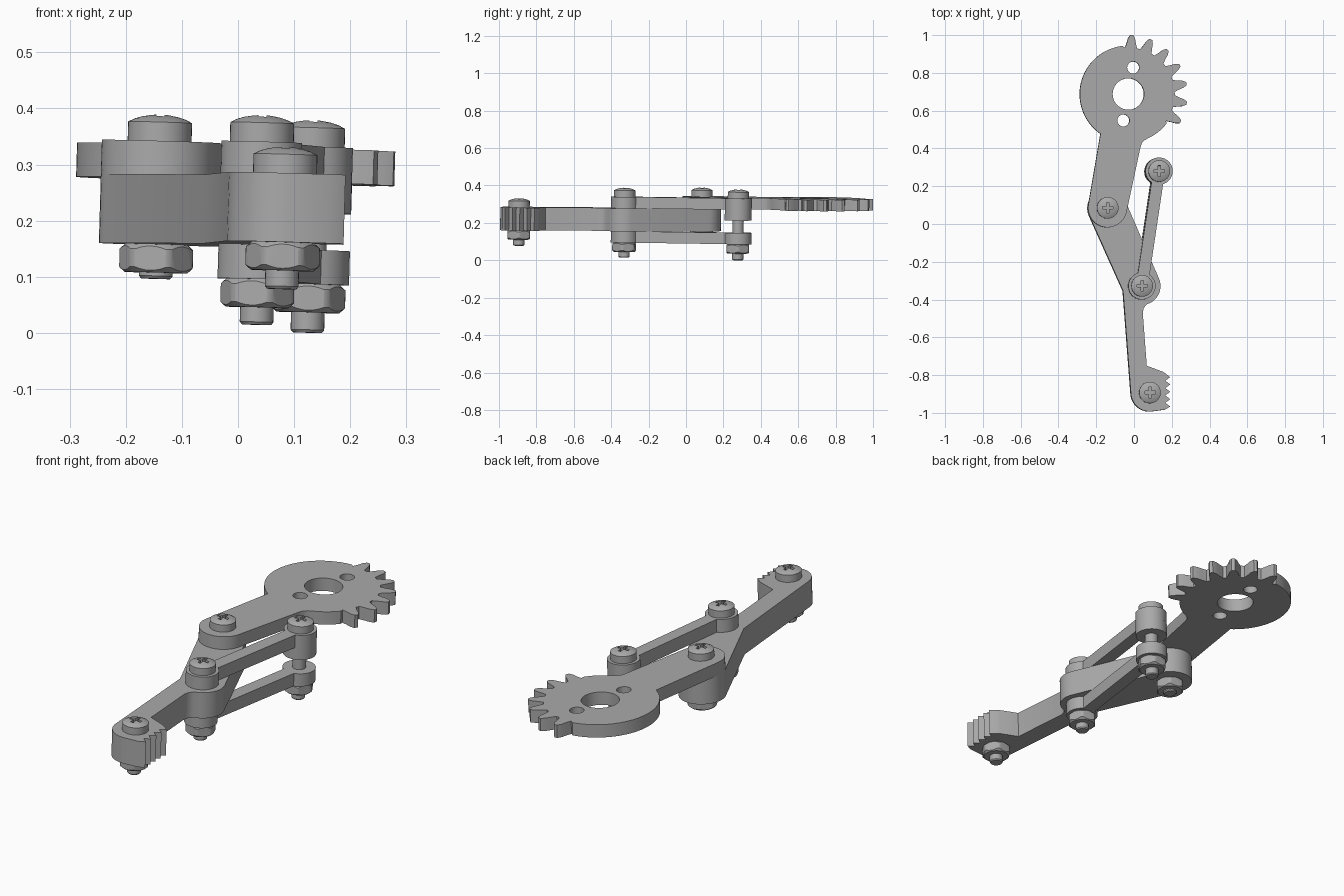
import bpy, bmesh
from math import sin, cos, radians, degrees, atan2, asin, pi
from mathutils import Matrix, Vector

cube = bpy.data.objects.get("Cube")
if cube:
    bpy.data.objects.remove(cube)

grey = bpy.data.materials.new("plain grey")
grey.use_nodes = True
grey.diffuse_color = (0.4, 0.4, 0.4, 1)
grey.node_tree.nodes["Principled BSDF"].inputs["Base Color"].default_value = (0.4, 0.4, 0.4, 1)

# The whole assembly leans very slightly about a pivot near the top plates
PIVOT = Vector((0, 0, 0.33))
TILT = (Matrix.Translation(PIVOT) @ Matrix.Rotation(0.029, 4, 'Y')
        @ Matrix.Rotation(-0.0105, 4, 'X') @ Matrix.Translation(-PIVOT))

# Pin joints
SHOULDER, ELBOW = (-0.14, 0.085), (0.042, -0.328)
WRIST, CRANK = (0.085, -0.892), (0.133, 0.28)
GEAR = (-0.03, 0.688)


def arc(c, r, a0, a1, n=16):
    angles = [radians(a0 + (a1 - a0) * i / n) for i in range(n + 1)]
    return [(c[0] + r * cos(a), c[1] + r * sin(a)) for a in angles]


def polar(c, r, a):
    return arc(c, r, a, a, 1)[0]


def heading(p, q):
    return degrees(atan2(q[1] - p[1], q[0] - p[0]))


def finish(name, bm):
    """Turn a bmesh into a smooth-by-angle object in the tilted frame."""
    bmesh.ops.recalc_face_normals(bm, faces=bm.faces)
    mesh = bpy.data.meshes.new(name)
    bm.to_mesh(mesh)
    bm.free()
    mesh.materials.append(grey)
    obj = bpy.data.objects.new(name, mesh)
    bpy.context.collection.objects.link(obj)
    obj.matrix_world = TILT
    smooth(obj)
    return obj


def select_only(obj):
    bpy.ops.object.select_all(action='DESELECT')
    obj.select_set(True)
    bpy.context.view_layer.objects.active = obj


def smooth(obj):
    select_only(obj)
    bpy.ops.object.shade_smooth_by_angle(angle=radians(30))


def plate(name, outline, z0, z1, holes=()):
    """Extrude a closed outline, with optional holes, from z0 to z1."""
    bm = bmesh.new()
    for loop in (outline, *holes):
        vs = [bm.verts.new((x, y, z0)) for x, y in loop]
        for i, v in enumerate(vs):
            bm.edges.new((v, vs[i - 1]))
    bmesh.ops.triangle_fill(bm, use_beauty=True, edges=bm.edges[:], normal=(0, 0, 1))
    top = bmesh.ops.extrude_face_region(bm, geom=bm.faces[:])["geom"]
    bmesh.ops.translate(bm, vec=(0, 0, z1 - z0),
                        verts=[g for g in top if isinstance(g, bmesh.types.BMVert)])
    return finish(name, bm)


def lathe(name, profile, steps=40):
    """Revolve (radius, height) points about the z axis."""
    bm = bmesh.new()
    vs = [bm.verts.new((r, 0, z)) for r, z in profile]
    edges = [bm.edges.new(pair) for pair in zip(vs, vs[1:])]
    bmesh.ops.spin(bm, geom=vs + edges, cent=(0, 0, 0), axis=(0, 0, 1),
                   angle=2 * pi, steps=steps, use_duplicate=False)
    bmesh.ops.remove_doubles(bm, verts=bm.verts, dist=0.0002)
    return finish(name, bm)


def carve(obj, tool, operation):
    mod = obj.modifiers.new("carve", 'BOOLEAN')
    mod.operation, mod.object, mod.solver = operation, tool, 'EXACT'
    select_only(obj)
    bpy.ops.object.modifier_apply(modifier=mod.name)
    bpy.data.objects.remove(tool)
    smooth(obj)


def place(obj, joint, z, turn=0):
    obj.matrix_world = (TILT @ Matrix.Translation((*joint, z))
                        @ Matrix.Rotation(radians(turn), 4, 'Z'))


# Sector gear with its arm, one shaft hole and two bolt holes
outline = arc(SHOULDER, 0.103, 170, 347, 24)
outline += [(0.034, 0.405), (0.042, 0.43), (0.058, 0.445)]
outline += arc(GEAR, 0.256, -64, -38, 6)
for k in range(7):
    mid = -28 + 19.1 * k
    for off, r in ((-7.5, 0.246), (-5.3, 0.268), (-3.6, 0.295), (-1.5, 0.313),
                   (1.5, 0.313), (3.6, 0.295), (5.3, 0.268), (7.5, 0.246)):
        outline.append(polar(GEAR, r, mid + off))
outline += arc(GEAR, 0.257, 97, 235, 36)
holes = [arc(GEAR, 0.083, 0, 350, 35), arc((-0.004, 0.828), 0.032, 0, 345, 23),
         arc((-0.056, 0.548), 0.032, 0, 345, 23)]
plate("gear_arm", outline, 0.277, 0.338, holes)

# Main arm: shoulder, elbow and toothed gripper tip in one outline
upper, lower = heading(SHOULDER, ELBOW), heading(ELBOW, WRIST)
outline = arc(SHOULDER, 0.103, upper + 90, upper + 270, 24)
outline.append(polar(ELBOW, 0.1015, (upper + lower) / 2 + 270))
outline += arc(WRIST, 0.1, lower + 270, 275, 14)
outline.append((0.165, -0.982))
for k in range(5):
    y = -0.978 + 0.039 * k
    outline += [(0.193, y + 0.012), (0.167, y + 0.032)]
outline += [(0.155, -0.782), (0.069, -0.75), (0.048, -0.47),
            (0.053, -0.444), (0.068, -0.426)]
outline += arc(ELBOW, 0.1, -58, upper + 90, 14)
plate("main_arm", outline, 0.154, 0.277)

# Pair of links between elbow and crank pin
way = heading(ELBOW, CRANK)
neck = degrees(asin(0.031 / 0.072))
outline = (arc(CRANK, 0.072, way - 180 + neck, way + 180 - neck, 36)
           + arc(ELBOW, 0.072, way + neck, way + 360 - neck, 36))
plate("upper_link", outline, 0.277, 0.338)
plate("lower_link", outline, 0.093, 0.154)
plate("crank_spacer", arc(CRANK, 0.072, 0, 351, 39), 0.22, 0.277)

# Master parts: domed screw head with cross slot, and chamfered hex nut
head = lathe("screw_head", [(0, 0), (0.057, 0), (0.057, 0.034), (0.045, 0.040),
                            (0.032, 0.044), (0.016, 0.047), (0, 0.048)])
a, b = 0.028, 0.007
cross = [(a, -b), (a, b), (b, b), (b, a), (-b, a), (-b, b),
         (-a, b), (-a, -b), (-b, -b), (-b, -a), (b, -a), (b, -b)]
slot = plate("slot_cutter", cross, 0.03, 0.06)
place(head, (0, 0), 0)
place(slot, (0, 0), 0)
carve(head, slot, 'DIFFERENCE')

nut = lathe("nut", [(0, 0), (0.056, 0), (0.066, 0.009), (0.066, 0.041),
                    (0.056, 0.05), (0, 0.05)])
hexagon = plate("hex_cutter", arc((0, 0), 0.069, 0, 300, 5), -0.01, 0.06)
carve(nut, hexagon, 'INTERSECT')

# Four bolts: joint, head seat, nut top, shaft end, nut turn
bolts = (("shoulder", SHOULDER, 0.338, 0.154, 0.093, -10),
         ("elbow", ELBOW, 0.338, 0.093, 0.012, -10),
         ("wrist", WRIST, 0.277, 0.154, 0.071, 0),
         ("crank", CRANK, 0.338, 0.093, 0.007, 0))
for label, joint, seat, under, end, turn in bolts:
    for part, z, spin in ((head, seat, 0), (nut, under - 0.05, turn)):
        copy = bpy.data.objects.new(label + "_" + part.name, part.data)
        bpy.context.collection.objects.link(copy)
        place(copy, joint, z, spin)
    shaft = lathe(label + "_shaft", [(0, end), (0.026, end), (0.03, end + 0.005),
                                     (0.03, seat), (0, seat)], 28)
    place(shaft, joint, 0)
for master in (head, nut):
    bpy.data.objects.remove(master)
